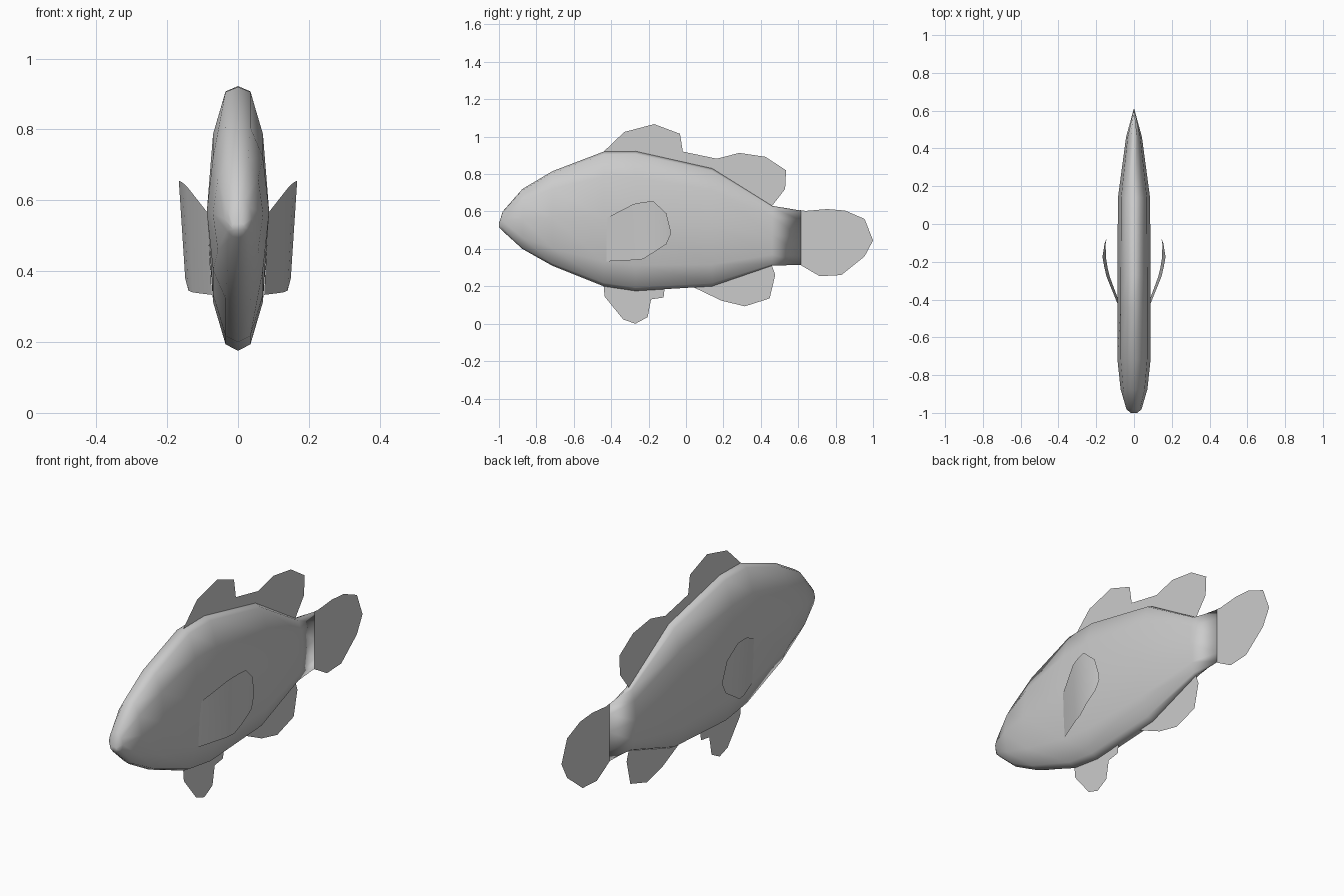
import bpy, bmesh


def make(name, verts, faces, smooth=True):
    me = bpy.data.meshes.new(name)
    me.from_pydata(verts, [], faces)
    bm = bmesh.new()
    bm.from_mesh(me)
    bmesh.ops.remove_doubles(bm, verts=bm.verts, dist=0.0005)
    bmesh.ops.recalc_face_normals(bm, faces=bm.faces)
    bm.to_mesh(me)
    bm.free()
    for p in me.polygons:
        p.use_smooth = smooth
    ob = bpy.data.objects.new(name, me)
    bpy.context.collection.objects.link(ob)
    return ob


def flat_fin(name, outline):
    """Single-sheet fin in the centre plane from a (y, z) outline."""
    return make(name, [(0, y, z) for y, z in outline], [list(range(len(outline)))], False)


# Body: 12-sided rings lofted along y (y, top z, bottom z, half width)
rings = [(-1.0, 0.535, 0.515, 0.018), (-0.98, 0.60, 0.495, 0.04),
         (-0.875, 0.72, 0.40, 0.071), (-0.715, 0.815, 0.31, 0.088),
         (-0.44, 0.92, 0.20, 0.088), (-0.27, 0.922, 0.175, 0.088),
         (0.14, 0.83, 0.20, 0.085), (0.46, 0.63, 0.31, 0.042),
         (0.615, 0.605, 0.315, 0.0)]
half = [(0, 1), (0.4, 0.96), (0.8, 0.63), (1, 0.02), (0.8, -0.63), (0.4, -0.95), (0, -1)]
section = half + [(-x, t) for x, t in half[-2:0:-1]]
n = len(section)
verts = []
for y, top, bot, w in rings:
    mid, h = (top + bot) / 2, (top - bot) / 2
    verts += [(x * w, y, mid + t * h) for x, t in section]
faces = [(r * n + i, r * n + (i + 1) % n, (r + 1) * n + (i + 1) % n, (r + 1) * n + i)
         for r in range(len(rings) - 1) for i in range(n)]
faces.append(list(range(n)))
make("body", verts, faces)

# Centre-line fins
flat_fin("dorsal_fin", [(-0.44, 0.92), (-0.33, 1.025), (-0.17, 1.067), (-0.032, 1.015),
                        (-0.017, 0.92), (0.165, 0.882), (0.285, 0.913), (0.425, 0.892),
                        (0.535, 0.82), (0.53, 0.72), (0.46, 0.63), (0.14, 0.83), (-0.27, 0.922)])
flat_fin("tail_fin", [(0.61, 0.607), (0.64, 0.603), (0.755, 0.613), (0.85, 0.605),
                      (0.955, 0.56), (1.0, 0.445), (0.955, 0.36), (0.83, 0.26),
                      (0.715, 0.254), (0.61, 0.315)])
flat_fin("anal_fin", [(0.04, 0.195), (0.19, 0.123), (0.315, 0.093), (0.447, 0.135),
                      (0.477, 0.26), (0.46, 0.31), (0.14, 0.20)])
flat_fin("pelvic_fin", [(-0.44, 0.20), (-0.435, 0.145), (-0.335, 0.022), (-0.27, 0.0),
                        (-0.205, 0.035), (-0.187, 0.13), (-0.12, 0.14), (-0.115, 0.185),
                        (-0.27, 0.175)])

# Pectoral fins: curved sheets, mirrored (y, top x, bottom x, top z, bottom z)
columns = [(-0.425, 0.086, 0.074, 0.565, 0.333), (-0.28, 0.145, 0.128, 0.64, 0.34),
           (-0.23, 0.157, 0.14, 0.65, 0.345), (-0.175, 0.167, 0.149, 0.655, 0.38),
           (-0.105, 0.156, 0.15, 0.59, 0.425), (-0.083, 0.148, 0.146, 0.50, 0.475)]
for side, label in ((1, "left"), (-1, "right")):
    v = []
    for y, xt, xb, zt, zb in columns:
        v += [(side * xt, y, zt), (side * xb, y, zb)]
    f = [(2 * i, 2 * i + 1, 2 * i + 3, 2 * i + 2) for i in range(len(columns) - 1)]
    make(label + "_pectoral_fin", v, f)
